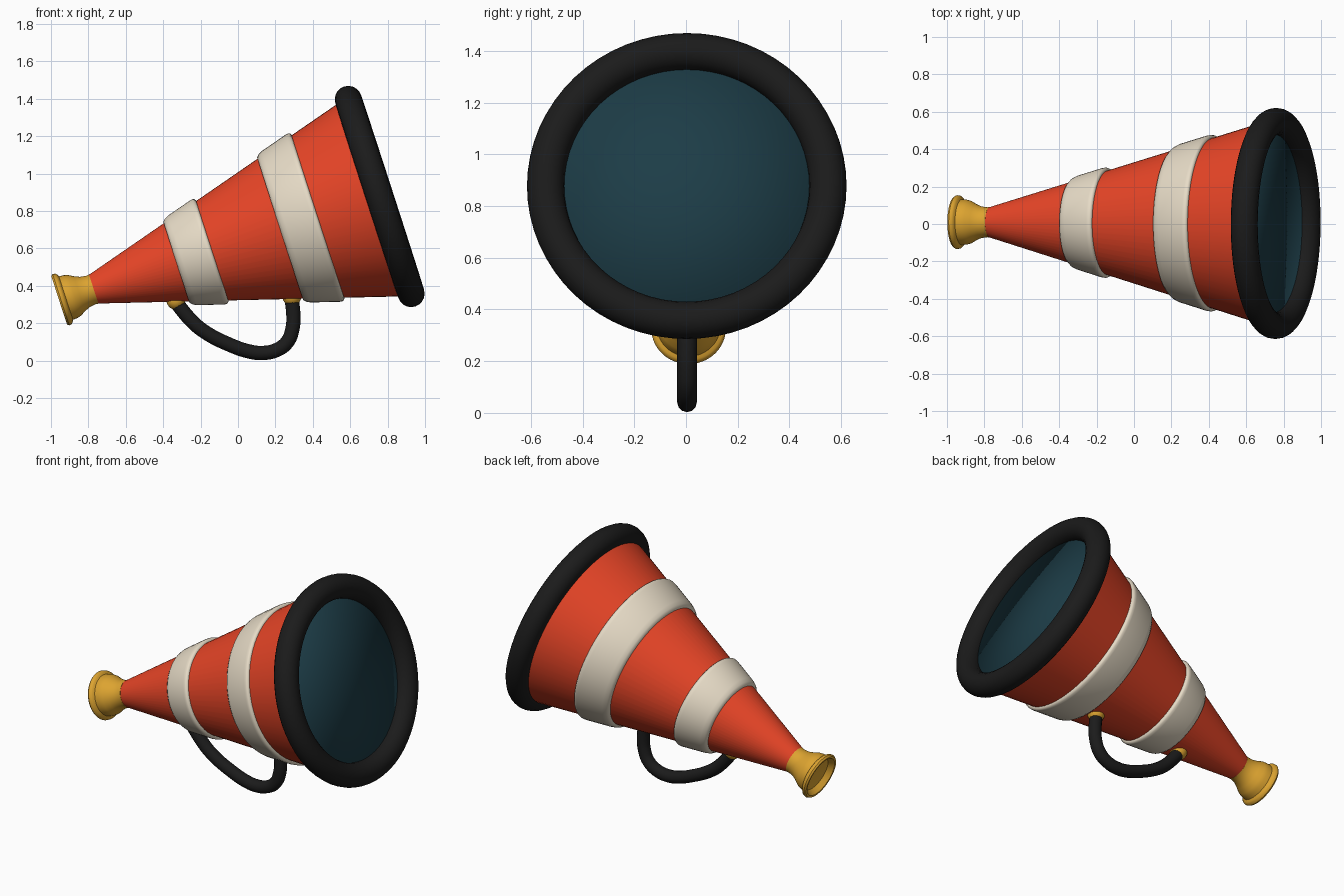
import bpy, bmesh, math
from mathutils import Vector, Matrix

cube = bpy.data.objects.get("Cube")
if cube:
    bpy.data.objects.remove(cube, do_unlink=True)


def material(name, rgb):
    m = bpy.data.materials.new(name)
    m.use_nodes = True
    m.diffuse_color = (*rgb, 1)
    bsdf = next(n for n in m.node_tree.nodes if n.type == 'BSDF_PRINCIPLED')
    bsdf.inputs["Base Color"].default_value = (*rgb, 1)
    return m


red = material("red", (0.88, 0.065, 0.022))
cream = material("cream", (0.84, 0.75, 0.6))
gold = material("gold", (0.72, 0.37, 0.03))
black = material("black", (0.011, 0.011, 0.011))
teal = material("dark teal", (0.012, 0.046, 0.063))

# Tilted axis from the mouthpiece to the centre of the bell rim
START = Vector((-0.9425, 0.01, 0.327))
RIM = Vector((0.75, 0.003, 0.875))
LENGTH = (RIM - START).length
AXIS = Matrix.Translation(START) @ (RIM - START).to_track_quat('Z', 'Y').to_matrix().to_4x4()


def add_mesh(name, bm, mat, angle):
    mesh = bpy.data.meshes.new(name)
    bm.to_mesh(mesh)
    bm.free()
    mesh.materials.append(mat)
    obj = bpy.data.objects.new(name, mesh)
    bpy.context.collection.objects.link(obj)
    bpy.ops.object.select_all(action='DESELECT')
    obj.select_set(True)
    bpy.context.view_layer.objects.active = obj
    bpy.ops.object.shade_smooth_by_angle(angle=math.radians(angle))


def lathe(name, profile, mat, closed=False, angle=35):
    """Spin (distance along axis, radius) points round the tilted axis."""
    bm = bmesh.new()
    verts = [bm.verts.new((r, 0, t)) for t, r in profile]
    pairs = list(zip(verts, verts[1:]))
    if closed:
        pairs.append((verts[-1], verts[0]))
    edges = [bm.edges.new(p) for p in pairs]
    bmesh.ops.spin(bm, geom=verts + edges, cent=(0, 0, 0), axis=(0, 0, 1),
                   angle=math.tau, steps=64, use_merge=True)
    bmesh.ops.remove_doubles(bm, verts=bm.verts, dist=0.0002)
    bmesh.ops.recalc_face_normals(bm, faces=bm.faces)
    bmesh.ops.transform(bm, matrix=AXIS, verts=bm.verts)
    add_mesh(name, bm, mat, angle)


def cone_radius(t):
    return 0.078 + (t - 0.17) * 0.298


# Cone body
lathe("cone_body", [(0.16, cone_radius(0.16)), (LENGTH, cone_radius(LENGTH))], red)

# Raised bands with softly rounded edges
for name, a, b in (("small_band", 0.645, 0.846), ("large_band", 1.228, 1.44)):
    lift = [(a, -0.01), (a, 0.008), (a + 0.014, 0.018), (a + 0.035, 0.022),
            (b - 0.03, 0.022), (b - 0.015, 0.02), (b - 0.006, 0.014), (b, 0.004),
            (b, -0.01)]
    lathe(name, [(t, cone_radius(t) + h) for t, h in lift], cream, closed=True, angle=60)

# Bell rim
ring = [(LENGTH + 0.008 + 0.072 * math.sin(a), 0.546 + 0.072 * math.cos(a))
        for a in (math.tau * i / 20 for i in range(20))]
lathe("bell_rim", ring, black, closed=True, angle=60)

# Disc closing the bell, smooth over its hidden edge
FACE = LENGTH + 0.003
lathe("bell_face", [(FACE, 0), (FACE, 0.53), (FACE - 0.03, 0.53)], teal, angle=180)

# Flared mouthpiece with a rolled lip and dished face
lathe("mouthpiece", [(0.035, 0), (0.03, 0.06), (0.02, 0.105), (-0.002, 0.118),
                     (-0.013, 0.125), (-0.014, 0.137), (-0.004, 0.144), (0.01, 0.142),
                     (0.018, 0.134), (0.024, 0.122), (0.05, 0.12), (0.072, 0.114),
                     (0.1, 0.098), (0.13, 0.085), (0.165, 0.08), (0.18, 0.082),
                     (0.18, 0)], gold, angle=40)

# Handle mounts
for name, x, z in (("rear_mount", -0.332, 0.322), ("front_mount", 0.288, 0.342)):
    bm = bmesh.new()
    bmesh.ops.create_uvsphere(bm, u_segments=24, v_segments=16, radius=0.05,
                              matrix=Matrix.Translation((x, 0.004, z)))
    add_mesh(name, bm, gold, 60)

# Bent tube handle
path = [(-0.33, 0.31), (-0.26, 0.225), (-0.19, 0.162), (-0.04, 0.083), (0.06, 0.049),
        (0.125, 0.041), (0.2, 0.054), (0.262, 0.098), (0.291, 0.17), (0.296, 0.24),
        (0.287, 0.33)]
curve = bpy.data.curves.new("handle", 'CURVE')
curve.dimensions = '3D'
curve.bevel_depth = 0.038
curve.bevel_resolution = 4
curve.resolution_u = 6
curve.use_fill_caps = True
spline = curve.splines.new('BEZIER')
spline.bezier_points.add(len(path) - 1)
for p, (x, z) in zip(spline.bezier_points, path):
    p.co = (x, 0.004, z)
    p.handle_left_type = p.handle_right_type = 'AUTO'
curve.materials.append(black)
handle = bpy.data.objects.new("handle", curve)
bpy.context.collection.objects.link(handle)
